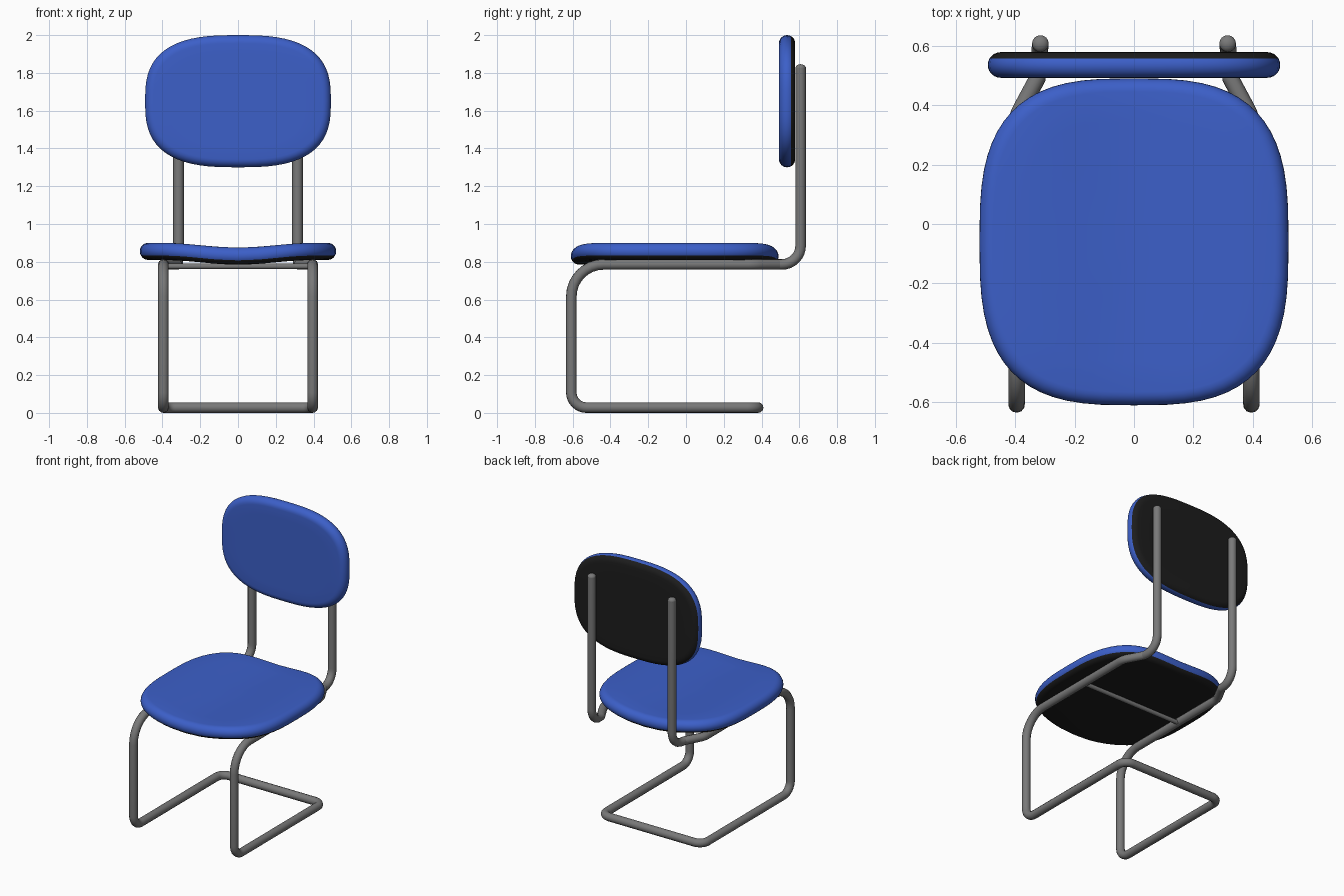
import bpy, bmesh, math
from mathutils import Vector

if "Cube" in bpy.data.objects:
    bpy.data.objects.remove(bpy.data.objects["Cube"])


def material(name, rgb):
    m = bpy.data.materials.new(name)
    m.diffuse_color = (*rgb, 1)
    m.use_nodes = True
    m.node_tree.nodes["Principled BSDF"].inputs["Base Color"].default_value = m.diffuse_color
    return m


BLUE = material("blue fabric", (0.045, 0.115, 0.58))
BLACK = material("black shell", (0.012, 0.012, 0.012))
GREY = material("grey metal", (0.19, 0.19, 0.19))


def fillet(points, segs=8):
    """Round the corners of a path given as (position, radius) pairs."""
    out = []
    for i, (p, r) in enumerate(points):
        p = Vector(p)
        if r == 0:
            out.append(p)
            continue
        a = (Vector(points[i - 1][0]) - p).normalized()
        b = (Vector(points[i + 1][0]) - p).normalized()
        half = a.angle(b) / 2
        centre = p + (a + b).normalized() * (r / math.sin(half))
        d = r / math.tan(half)
        s = (p + a * d - centre).normalized()
        e = (p + b * d - centre).normalized()
        for k in range(segs + 1):
            out.append(centre + s.slerp(e, k / segs) * r)
    return out


def tube(name, pts, radius):
    cu = bpy.data.curves.new(name, 'CURVE')
    cu.dimensions = '3D'
    cu.bevel_depth = radius
    cu.bevel_resolution = 4
    cu.use_fill_caps = True
    sp = cu.splines.new('POLY')
    sp.points.add(len(pts) - 1)
    for q, p in zip(sp.points, pts):
        q.co = (*p, 1)
    cu.materials.append(GREY)
    ob = bpy.data.objects.new(name, cu)
    bpy.context.collection.objects.link(ob)
    bpy.ops.object.select_all(action='DESELECT')
    ob.select_set(True)
    bpy.context.view_layer.objects.active = ob
    bpy.ops.object.convert(target='MESH')
    bpy.ops.object.shade_smooth_by_angle(angle=math.radians(40))


def cushion(name, a, b, r, n, place, shell_angle=-42):
    """Superellipse pad with a rounded rim; the underside is the black shell."""
    N, steps = 64, 12
    rings = []                      # (inset, scale, height, is shell)
    inner = [0.15, 0.4, 0.6, 0.8]
    for f in inner:
        rings.append((r, f, -r, True))
    for k in range(steps + 1):
        ang = math.radians(-90 + 180 * k / steps)
        rings.append((r * (1 - math.cos(ang)), 1, r * math.sin(ang),
                      math.degrees(ang) < shell_angle))
    for f in reversed(inner):
        rings.append((r, f, r, False))
    bm = bmesh.new()
    loops = []
    for inset, f, h, _ in rings:
        loop = []
        for i in range(N):
            t = 2 * math.pi * i / N
            c, s = math.cos(t), math.sin(t)
            u = math.copysign(abs(c) ** (2 / n), c) * (a - inset) * f
            v = math.copysign(abs(s) ** (2 / n), s) * (b - inset) * f
            loop.append(bm.verts.new(place(u, v, h)))
        loops.append(loop)
    for k in range(len(loops) - 1):
        for i in range(N):
            j = (i + 1) % N
            fc = bm.faces.new((loops[k][i], loops[k][j], loops[k + 1][j], loops[k + 1][i]))
            fc.material_index = 1 if rings[k][3] else 0
    bm.faces.new(loops[0][::-1]).material_index = 1
    bm.faces.new(loops[-1])
    bmesh.ops.recalc_face_normals(bm, faces=bm.faces)
    for fc in bm.faces:
        fc.smooth = True
    me = bpy.data.meshes.new(name)
    bm.to_mesh(me)
    bm.free()
    me.materials.append(BLUE)
    me.materials.append(BLACK)
    bpy.context.collection.objects.link(bpy.data.objects.new(name, me))


# Bent tube frame: one continuous path, mirrored through the rear floor bar
R = 0.028
side = [((0.315, 0.607, 1.825), 0), ((0.315, 0.607, 0.786), 0.1),
        ((0.325, 0.49, 0.786), 0.012), ((0.395, 0.36, 0.786), 0.12),
        ((0.395, -0.607, 0.786), 0.17), ((0.395, -0.607, R), 0.08),
        ((0.395, 0.382, R), 0.06)]
path = side + [((-x, y, z), r) for (x, y, z), r in reversed(side)]
tube("tube_frame", fillet(path), R)

# Rounded caps on the back posts
for sx, label in ((1, "right"), (-1, "left")):
    bpy.ops.mesh.primitive_uv_sphere_add(segments=16, ring_count=10, radius=R,
                                         location=(sx * 0.315, 0.607, 1.825))
    cap = bpy.context.object
    cap.name = label + "_post_cap"
    cap.scale.z = 0.75
    cap.data.materials.append(GREY)
    bpy.ops.object.shade_smooth()

# Thin crossbar under the seat
tube("seat_crossbar", [Vector((-0.39, -0.02, 0.776)), Vector((0.39, -0.02, 0.776))], 0.015)


# Seat dips along the middle, backrest is flat and upright
def seat_place(u, v, h):
    lift = 0.025 * math.sin(math.pi / 2 * min(1, abs(u) / 0.4)) ** 2
    return (u, v - 0.06, 0.83 + lift + h)


def back_place(u, v, h):
    return (u, 0.535 - h, 1.65 + v)


cushion("seat", 0.52, 0.55, 0.045, 3.0, seat_place)
cushion("backrest", 0.492, 0.35, 0.043, 2.8, back_place)
